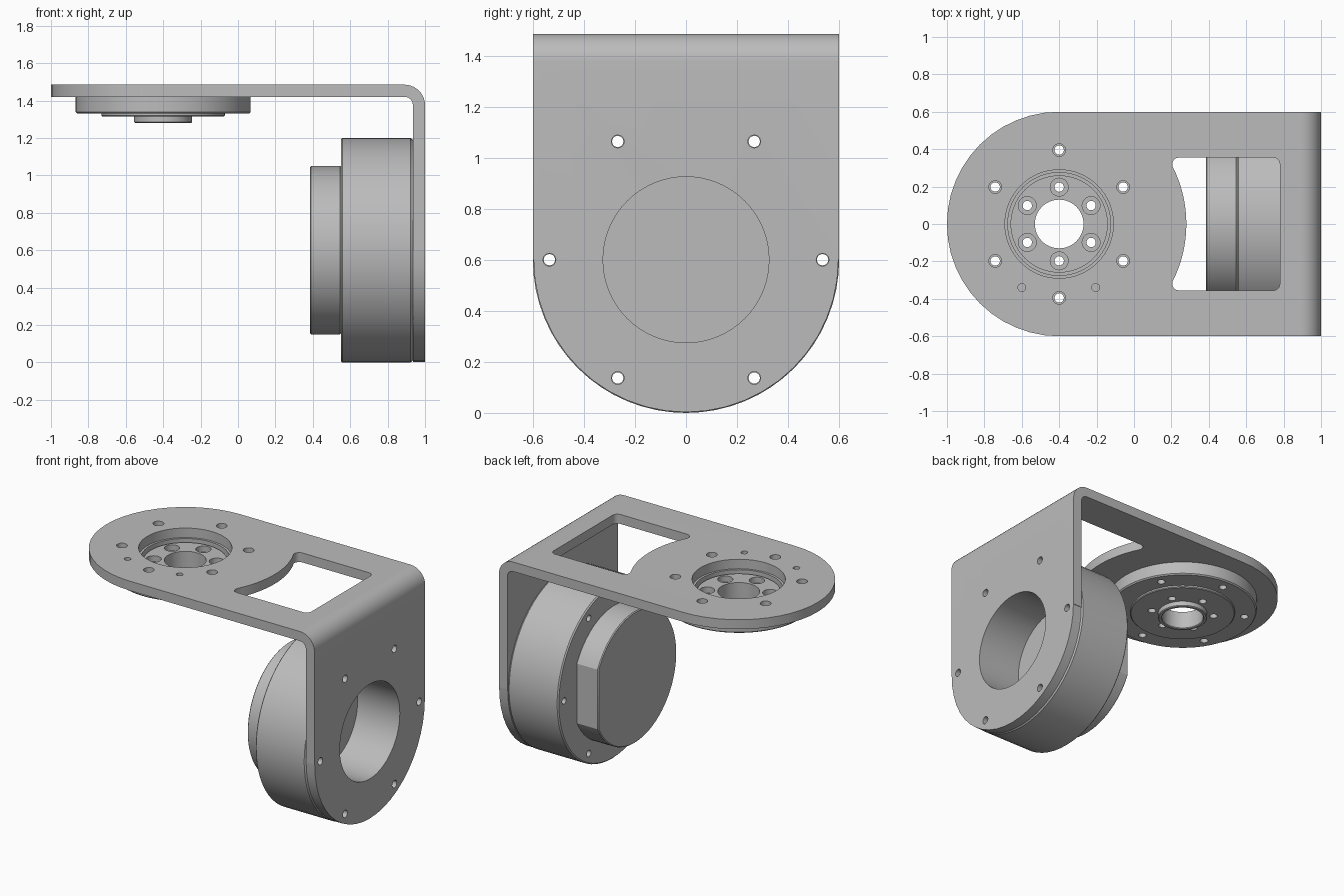
import bpy, bmesh
from math import sin, cos, radians, pi

if "Cube" in bpy.data.objects:
    bpy.data.objects.remove(bpy.data.objects["Cube"])

grey = bpy.data.materials.new("machined_grey")
grey.use_nodes = True
tone = (0.5, 0.5, 0.5, 1)
grey.diffuse_color = tone
grey.node_tree.nodes["Principled BSDF"].inputs["Base Color"].default_value = tone


def place(a, b, h, axis):
    """Plane coordinates a, b and height h along an axis, as x, y, z."""
    return {"X": (h, a, b), "Y": (a, h, b), "Z": (a, b, h)}[axis]


def arc(ca, cb, r, start, end, n=10):
    angles = [radians(start + (end - start) * i / n) for i in range(n + 1)]
    return [(ca + r * cos(t), cb + r * sin(t)) for t in angles]


def ring(ca, cb, r, start):
    """Six hole centres, evenly spaced."""
    return arc(ca, cb, r, start, start + 300, 5)


def finish(bm, name):
    bmesh.ops.recalc_face_normals(bm, faces=bm.faces)
    me = bpy.data.meshes.new(name)
    bm.to_mesh(me)
    bm.free()
    me.materials.append(grey)
    ob = bpy.data.objects.new(name, me)
    bpy.context.scene.collection.objects.link(ob)
    return ob


def prism(name, points, lo, hi, axis):
    bm = bmesh.new()
    low, high = [[bm.verts.new(place(a, b, h, axis)) for a, b in points] for h in (lo, hi)]
    bm.faces.new(low)
    bm.faces.new(high)
    for i in range(len(points)):
        j = (i + 1) % len(points)
        bm.faces.new((low[i], low[j], high[j], high[i]))
    return finish(bm, name)


def lathe(name, profile, centres, axis, n=64):
    """Turn a closed (radius, height) profile about each centre."""
    bm = bmesh.new()
    for ca, cb in centres:
        rows = []
        for k in range(n):
            t = 2 * pi * k / n
            rows.append([bm.verts.new(place(ca + r * cos(t), cb + r * sin(t), h, axis))
                         for r, h in profile])
        for k in range(n):
            a, b = rows[k], rows[(k + 1) % n]
            for i in range(len(profile)):
                j = (i + 1) % len(profile)
                if profile[i][0] or profile[j][0]:
                    bm.faces.new((a[i], a[j], b[j], b[i]))
    bmesh.ops.remove_doubles(bm, verts=bm.verts, dist=1e-5)
    bmesh.ops.dissolve_degenerate(bm, edges=bm.edges, dist=1e-5)
    return finish(bm, name)


def drill(r, lo, hi, centres, axis, n=20):
    return lathe("drill", [(0, lo), (r, lo), (r, hi), (0, hi)], centres, axis, n)


def carve(ob, tools, operation="DIFFERENCE"):
    """Apply booleans and remove the tools."""
    for tool in tools:
        tool.hide_render = True
        mod = ob.modifiers.new("carve", "BOOLEAN")
        mod.operation, mod.solver, mod.object = operation, "EXACT", tool
    graph = bpy.context.evaluated_depsgraph_get()
    graph.update()
    me = bpy.data.meshes.new_from_object(ob.evaluated_get(graph))
    ob.modifiers.clear()
    ob.data = me
    for tool in tools:
        bpy.data.objects.remove(tool)


def smooth(ob):
    ob.data.polygons.foreach_set("use_smooth", [True] * len(ob.data.polygons))
    ob.data.set_sharp_from_angle(angle=radians(28))


HUB = (-0.4, 0)      # turntable axis, seen from above
MOTOR = (0, 0.6)     # motor axis, in y and z
TOP, UNDER = 1.485, 1.42
WALL = 0.935

# Bent bracket: L profile trimmed to two rounded ends
bend = [(-1.2, UNDER), (-1.2, TOP)] + arc(0.89, 1.375, 0.11, 90, 0)
bend += [(1, -0.2), (WALL, -0.2)] + arc(0.89, 1.375, 0.045, 0, 90)
bracket = prism("bracket", bend, -0.8, 0.8, "Y")
top_outline = arc(*HUB, 0.6, 90, 270, 24) + [(1.2, -0.6), (1.2, 0.6)]
wall_outline = arc(*MOTOR, 0.597, 180, 360, 24) + [(0.7, 0.6), (0.7, 1.7), (-0.7, 1.7), (-0.7, 0.6)]
carve(bracket, [prism("trim", top_outline, -1, 2, "Z"),
                prism("trim", wall_outline, -2, 2, "X")], "INTERSECT")

# Window with a curved inner side, and the bracket holes
window = arc(*HUB, 0.68, -27, 27, 16)
window += arc(0.24, 0.32, 0.035, 180, 90, 5) + arc(0.745, 0.32, 0.035, 90, 0, 5)
window += arc(0.745, -0.32, 0.035, 0, -90, 5) + arc(0.24, -0.32, 0.035, 270, 180, 5)
plate_screws = ring(*HUB, 0.395, 30)
wall_screws = ring(*MOTOR, 0.535, 0)
carve(bracket, [
    prism("window", window, 1.3, 1.6, "Z"),
    drill(0.29, 1.3, 1.6, [HUB], "Z", 64),
    drill(0.034, 1.3, 1.6, plate_screws, "Z"),
    drill(0.021, 1.3, 1.6, [(-0.6, -0.34), (-0.205, -0.34)], "Z"),
    drill(0.325, 0.9, 1.1, [MOTOR], "X", 64),
    drill(0.025, 0.9, 1.1, wall_screws, "X"),
])
smooth(bracket)

# Turntable flange under the top plate
flange = lathe("turntable_flange", [
    (0.13, 1.40), (0.13, 1.285), (0.135, 1.28), (0.15, 1.28), (0.155, 1.285),
    (0.155, 1.315), (0.325, 1.315), (0.33, 1.32), (0.33, 1.33), (0.46, 1.33),
    (0.468, 1.338), (0.468, UNDER), (0.275, UNDER), (0.275, 1.38), (0.26, 1.38),
    (0.26, 1.40)], [HUB], "Z")
stepped = [(0, 1.2), (0.025, 1.2), (0.025, 1.36), (0.048, 1.36), (0.048, 1.5), (0, 1.5)]
carve(flange, [drill(0.025, 1.2, 1.5, plate_screws, "Z"),
               lathe("drill", stepped, ring(*HUB, 0.197, 30), "Z", 20)])
smooth(flange)

# Motor housing with its deep bore and screw holes
housing = lathe("motor_housing", [
    (0, 0.55), (0.592, 0.55), (0.6, 0.558), (0.6, 0.922), (0.59, WALL),
    (0.325, WALL), (0.325, 0.68), (0, 0.68)], [MOTOR], "X")
carve(housing, [drill(0.022, 0.4, 1.1, wall_screws, "X")])
smooth(housing)

# Motor end cap, flattened on one side
cap_outline = [(a, b) for a, b in arc(*MOTOR, 0.45, 27, 333, 56)]
cap_outline = [p for p in cap_outline]
cap = prism("motor_end_cap", cap_outline, 0.385, 0.552, "X")
bevel = cap.modifiers.new("soft_edges", "BEVEL")
bevel.width, bevel.segments = 0.006, 1
bevel.limit_method, bevel.angle_limit = "ANGLE", radians(50)
smooth(cap)
